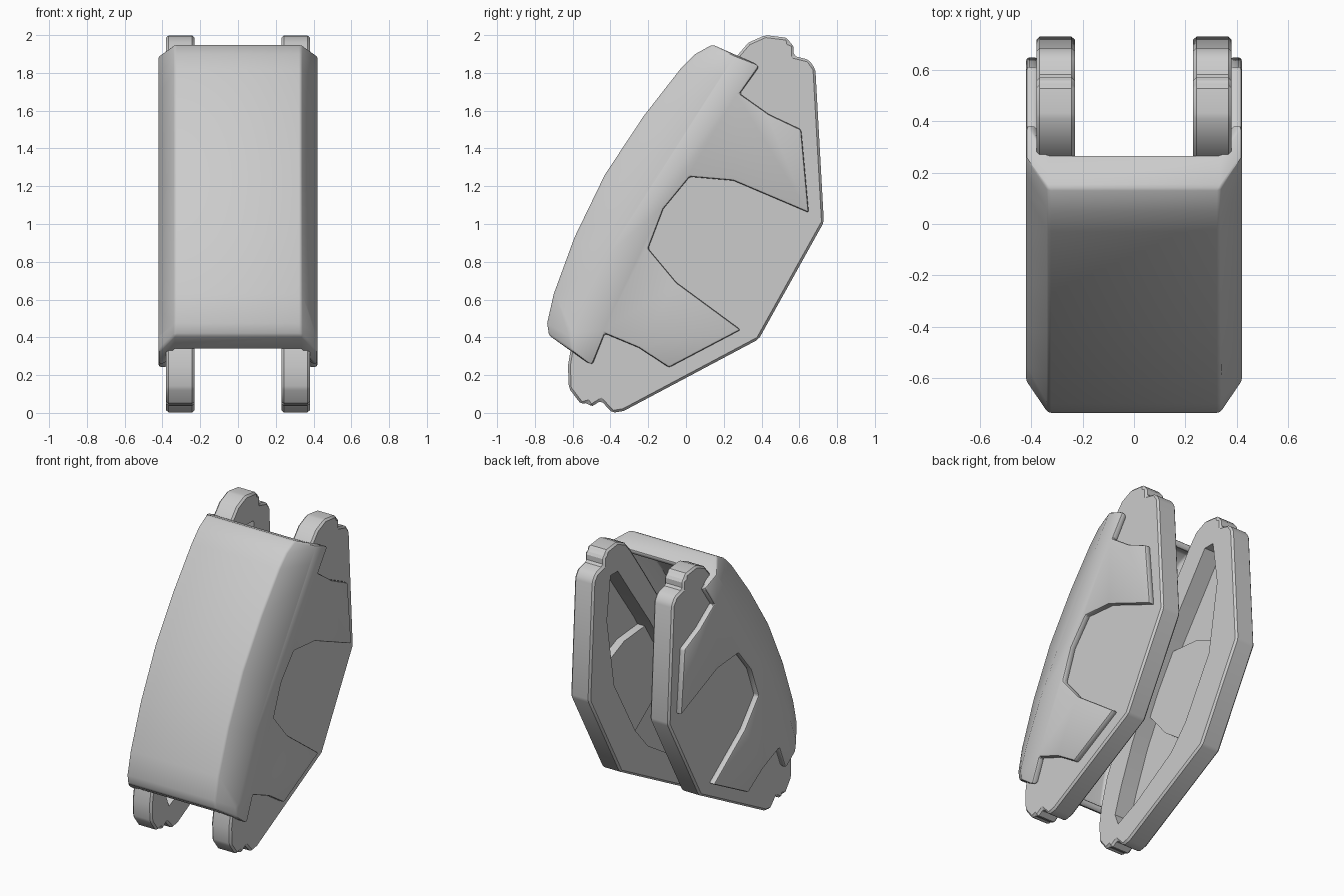
import bpy, bmesh

if "Cube" in bpy.data.objects:
    bpy.data.objects.remove(bpy.data.objects["Cube"])


def make_object(name, bm):
    mesh = bpy.data.meshes.new(name)
    bm.to_mesh(mesh)
    bm.free()
    ob = bpy.data.objects.new(name, mesh)
    bpy.context.collection.objects.link(ob)
    return ob


def prism(name, outline, x0, x1):
    """Extrude a (y, z) outline along x."""
    bm = bmesh.new()
    face = bm.faces.new([bm.verts.new((x0, y, z)) for y, z in outline])
    ext = bmesh.ops.extrude_face_region(bm, geom=[face])
    for v in ext["geom"]:
        if isinstance(v, bmesh.types.BMVert):
            v.co.x = x1
    bmesh.ops.recalc_face_normals(bm, faces=bm.faces)
    return make_object(name, bm)


def add_bevel(ob, width, segments):
    m = ob.modifiers.new("Bevel", "BEVEL")
    m.width, m.segments = width, segments
    m.limit_method = "ANGLE"


def add_mirror(ob):
    m = ob.modifiers.new("Mirror", "MIRROR")
    m.use_axis = (True, False, False)


def finish(ob):
    """Apply modifiers and smooth the shallow edges."""
    bpy.ops.object.select_all(action="DESELECT")
    bpy.context.view_layer.objects.active = ob
    ob.select_set(True)
    for m in list(ob.modifiers):
        bpy.ops.object.modifier_apply(modifier=m.name)
    bpy.ops.object.shade_smooth_by_angle(angle=0.55)


# Side plates: notched at both ends, with a recess on the inner face
crease = [(-.50, .25), (-.60, .325), (-.61, .40), (-.55, .56), (-.42, .83),
          (-.25, 1.12), (-.06, 1.42), (.12, 1.68), (.19, 1.79), (.26, 1.89), (.39, 1.84)]
plate = [(.385, .39), (-.33, .01), (-.39, 0), (-.45, .065), (-.505, .03), (-.52, .055),
         (-.555, .045), (-.62, .13), (-.625, .25), (-.605, .37)]
plate += crease[3:8]
plate += [(.27, 1.89), (.33, 1.96), (.42, 2.0), (.54, 1.985), (.545, 1.96), (.57, 1.95),
          (.57, 1.89), (.65, 1.87), (.685, 1.82), (.73, 1.01)]
recess = [(.50, 1.80), (.54, 1.50), (.46, 1.02), (.23, .62), (.09, .46), (-.25, .25),
          (-.43, .17), (-.46, .25), (-.40, .43), (-.29, .70), (-.12, 1.02),
          (.07, 1.32), (.29, 1.62), (.42, 1.80)]
plates = prism("side_plates", plate, .23, .38)
add_bevel(plates, .014, 1)
cutter = prism("recess_cutter", recess, .10, .355)
cutter.hide_render = True
cut = plates.modifiers.new("Recess", "BOOLEAN")
cut.operation, cut.object, cut.solver = "DIFFERENCE", cutter, "EXACT"
add_mirror(plates)
finish(plates)
bpy.data.objects.remove(cutter)

# Raised pads inside the recesses
notch = [(.25, 1.23), (.02, 1.25), (-.12, 1.08), (-.20, .87), (-.05, .69), (.29, .44)]
pad = prism("inner_pads", notch[:5] + [(.17, .53), (.30, .68), (.50, 1.02), (.53, 1.11)], .30, .36)
add_mirror(pad)
finish(pad)

# Cover: curved front skin, sloping shoulders and notched side panels
front = [(-.62, .335), (-.725, .41), (-.735, .475), (-.70, .63), (-.59, .93),
         (-.43, 1.26), (-.225, 1.57), (-.03, 1.82), (.05, 1.90), (.14, 1.95), (.27, 1.89)]
side_edge = [(.285, 1.69), (.44, 1.58), (.61, 1.50), (.65, 1.06)] + notch + \
            [(-.09, .24), (-.25, .345), (-.43, .42)]
bm = bmesh.new()
rows = []
for (py, pz), (cy, cz) in zip(front, crease):
    rows.append([bm.verts.new(c) for c in ((-.42, cy, cz), (-.335, py, pz),
                                           (.335, py, pz), (.42, cy, cz))])
for a, b in zip(rows, rows[1:]):
    for k in range(3):
        bm.faces.new((a[k], a[k + 1], b[k + 1], b[k]))
for k, x in ((0, -.42), (3, .42)):
    loop = [r[k] for r in rows] + [bm.verts.new((x, y, z)) for y, z in side_edge]
    bm.faces.new(loop if k == 0 else loop[::-1])
bmesh.ops.recalc_face_normals(bm, faces=bm.faces)
bm.faces.ensure_lookup_table()
bm.normal_update()
mid = bm.faces[3 * 4 + 1]
if mid.normal.y > 0:
    bmesh.ops.reverse_faces(bm, faces=bm.faces)
cover = make_object("front_cover", bm)
solid = cover.modifiers.new("Thickness", "SOLIDIFY")
solid.thickness, solid.offset = .045, -1
add_bevel(cover, .012, 2)
finish(cover)
